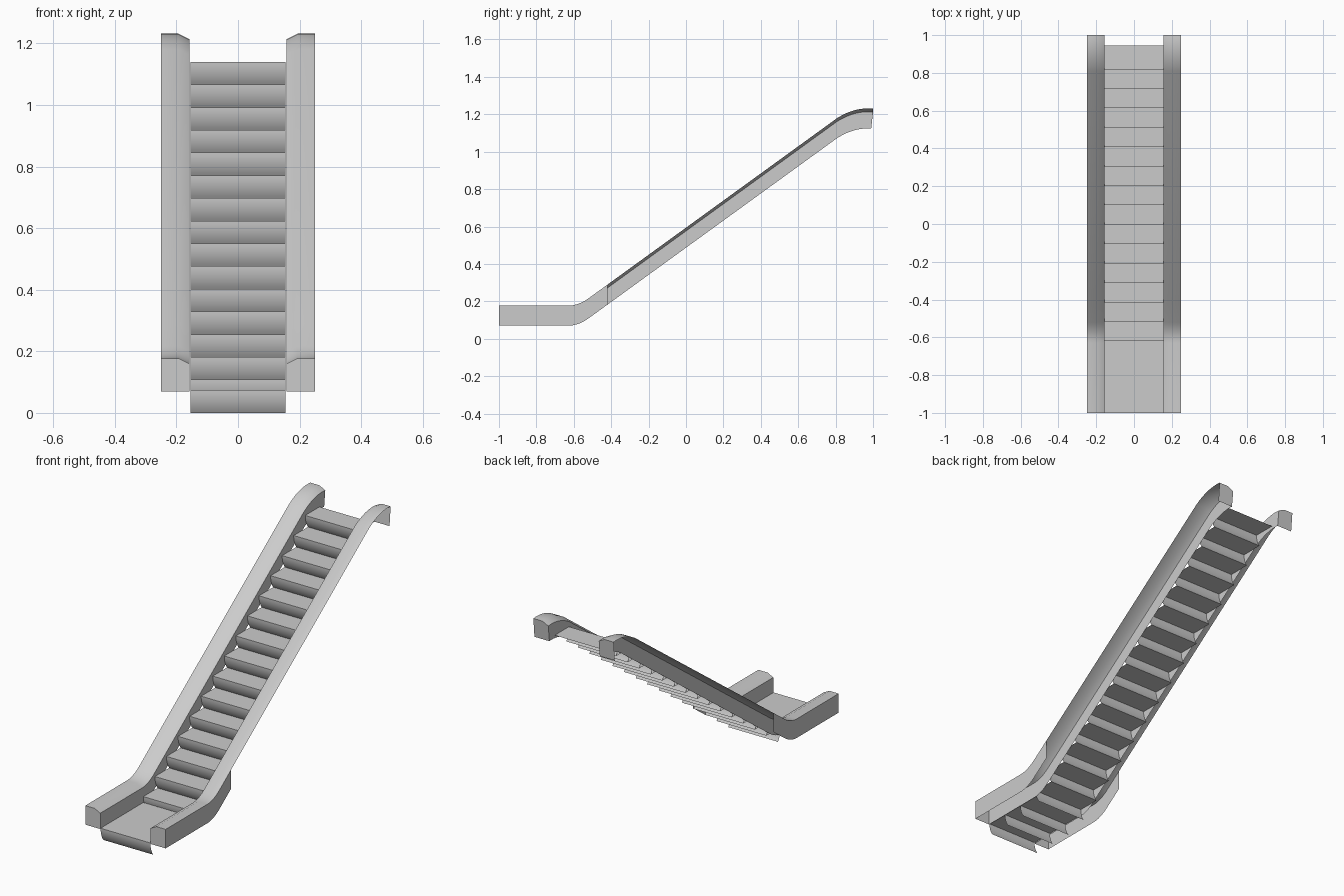
import bpy, math

if "Cube" in bpy.data.objects:
    bpy.data.objects.remove(bpy.data.objects["Cube"])


def make_object(name, verts, faces):
    mesh = bpy.data.meshes.new(name)
    mesh.from_pydata(verts, [], faces)
    mesh.polygons.foreach_set("use_smooth", [True] * len(faces))
    mesh.set_sharp_from_angle(angle=math.radians(30))
    obj = bpy.data.objects.new(name, mesh)
    bpy.context.collection.objects.link(obj)
    return obj


# Rail path (y, z of top edge): flat landing, bend, incline, bend to the top
SLOPE = 0.725


def bend(y0, z0, y1, s0, s1, n=8):
    """Parabolic bend whose slope goes from s0 to s1."""
    pts = []
    for i in range(n + 1):
        t = i / n
        pts.append((y0 + (y1 - y0) * t,
                    z0 + (y1 - y0) * (s0 * t + (s1 - s0) * t * t / 2)))
    return pts


lower = bend(-0.63, 0.177, -0.52, 0.0, SLOPE)
y_l, z_l = lower[-1]
SPLIT_Y, TOP_Y = -0.42, 0.81
along = lambda y: (y, z_l + SLOPE * (y - y_l))
upper = bend(*along(TOP_Y), 1.0, SLOPE, 0.0)
upper = [(y, z + (1.23 - upper[-1][1]) * i / 8) for i, (y, z) in enumerate(upper)]
path = [(-1.0, 0.177)] + lower + [along(SPLIT_Y)] + upper
split = len(lower) + 1

# Rail cross-section (x, drop): outer wall, flat top, bevel, inner wall
section = [(0.25, -0.107), (0.25, 0), (0.193, 0), (0.157, -0.018), (0.157, -0.107)]
n = len(section)
verts = []
for i, (y, z) in enumerate(path):
    for x, d in section:
        dy = -0.01 if i == len(path) - 1 and d < -0.1 else 0
        verts.append((x, y + dy, z + d))
faces = []
for i in range(len(path) - 1):
    for j in range(n - 1):
        if j == 0 and i >= split:      # outer wall stops after the lower bend
            continue
        a = i * n + j
        faces.append((a, a + n, a + n + 1, a + 1))
last = (len(path) - 1) * n
faces.append(tuple(range(n)))                        # front end cap
faces.append(tuple(last + j for j in reversed(range(n))))  # back end cap
rail = make_object("side_rails", verts, faces)
mirror = rail.modifiers.new("mirror", 'MIRROR')
mirror.use_axis[0] = True

# Steps: tread plus riser curved around the rear edge of the tread
DEPTH, HALF, RISE, RUN = 0.1265, 0.155, 0.0737, 0.1028
ANG = math.asin(RISE / DEPTH)


def make_step(name, y, z, height):
    ang = math.asin(height / DEPTH)
    prof = [(y + DEPTH, z)]
    for i in range(9):
        a = ang * i / 8
        prof.append((y + DEPTH - DEPTH * math.cos(a), z - DEPTH * math.sin(a)))
    v = [(x, py, pz) for py, pz in prof for x in (-HALF, HALF)]
    f = [(2 * i, 2 * i + 1, 2 * i + 3, 2 * i + 2) for i in range(len(prof) - 1)]
    return make_object(name, v, f)


# Flat landing steps
for i in range(3):
    make_step(f"landing_step_{i + 1}", -1.0 + DEPTH * i, 0.075, 0.075)

# Climbing steps
for k in range(15):
    make_step(f"step_{k + 1}", -0.62 + RUN * k, 0.108 + RISE * k, RISE)
